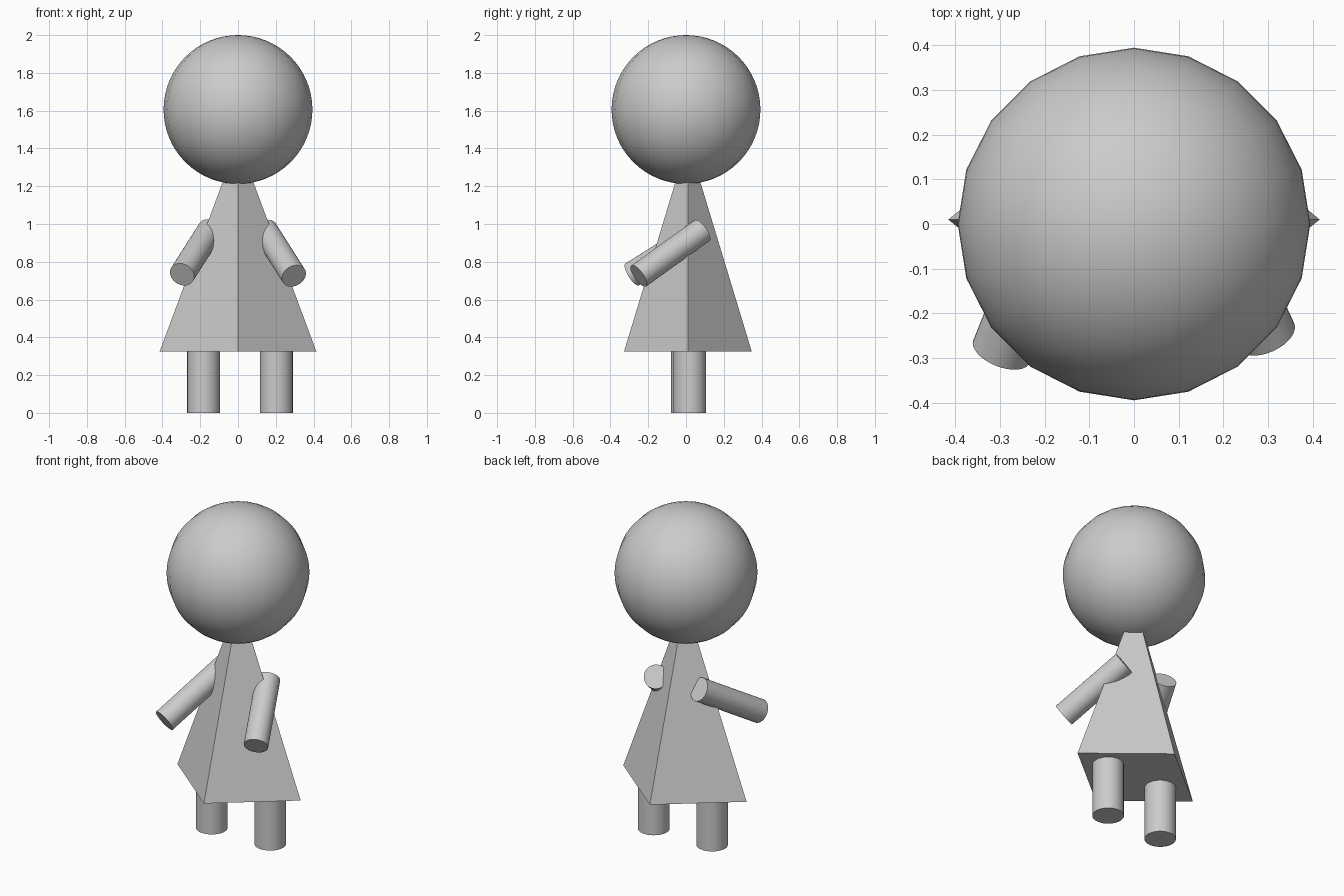
import bpy
import math
from mathutils import Vector

if "Cube" in bpy.data.objects:
    bpy.data.objects.remove(bpy.data.objects["Cube"])


def smooth(name):
    obj = bpy.context.object
    obj.name = name
    bpy.ops.object.shade_smooth_by_angle(angle=math.radians(35))
    return obj


def limb(name, start, end, radius):
    a, b = Vector(start), Vector(end)
    axis = b - a
    bpy.ops.mesh.primitive_cylinder_add(
        vertices=32, radius=radius, depth=axis.length, location=(a + b) / 2,
        rotation=axis.to_track_quat('Z', 'Y').to_euler())
    return smooth(name)


# Head: smooth ball with 20 segments around
bpy.ops.mesh.primitive_uv_sphere_add(segments=20, ring_count=32, radius=0.394,
                                     location=(0, 0, 1.606))
smooth("head")

# Dress: flat four-sided pyramid, corners pointing along x and y
base_z, apex_z = 0.325, 1.44
bpy.ops.mesh.primitive_cone_add(vertices=4, radius1=1, radius2=0,
                                depth=apex_z - base_z,
                                location=(0, 0.01, (base_z + apex_z) / 2))
dress = bpy.context.object
dress.name = "dress"
dress.scale = (0.415, 0.338, 1)

# Legs: upright cylinders reaching into the dress
limb("left_leg", (-0.182, 0.008, 0), (-0.182, 0.008, 0.38), 0.087)
limb("right_leg", (0.203, 0.02, 0), (0.203, 0.02, 0.38), 0.087)

# Arms: cylinders reaching forward, outward and down
limb("left_arm", (-0.148, 0.085, 0.966), (-0.296, -0.285, 0.733), 0.068)
limb("right_arm", (0.143, 0.085, 0.966), (0.296, -0.25, 0.725), 0.068)
